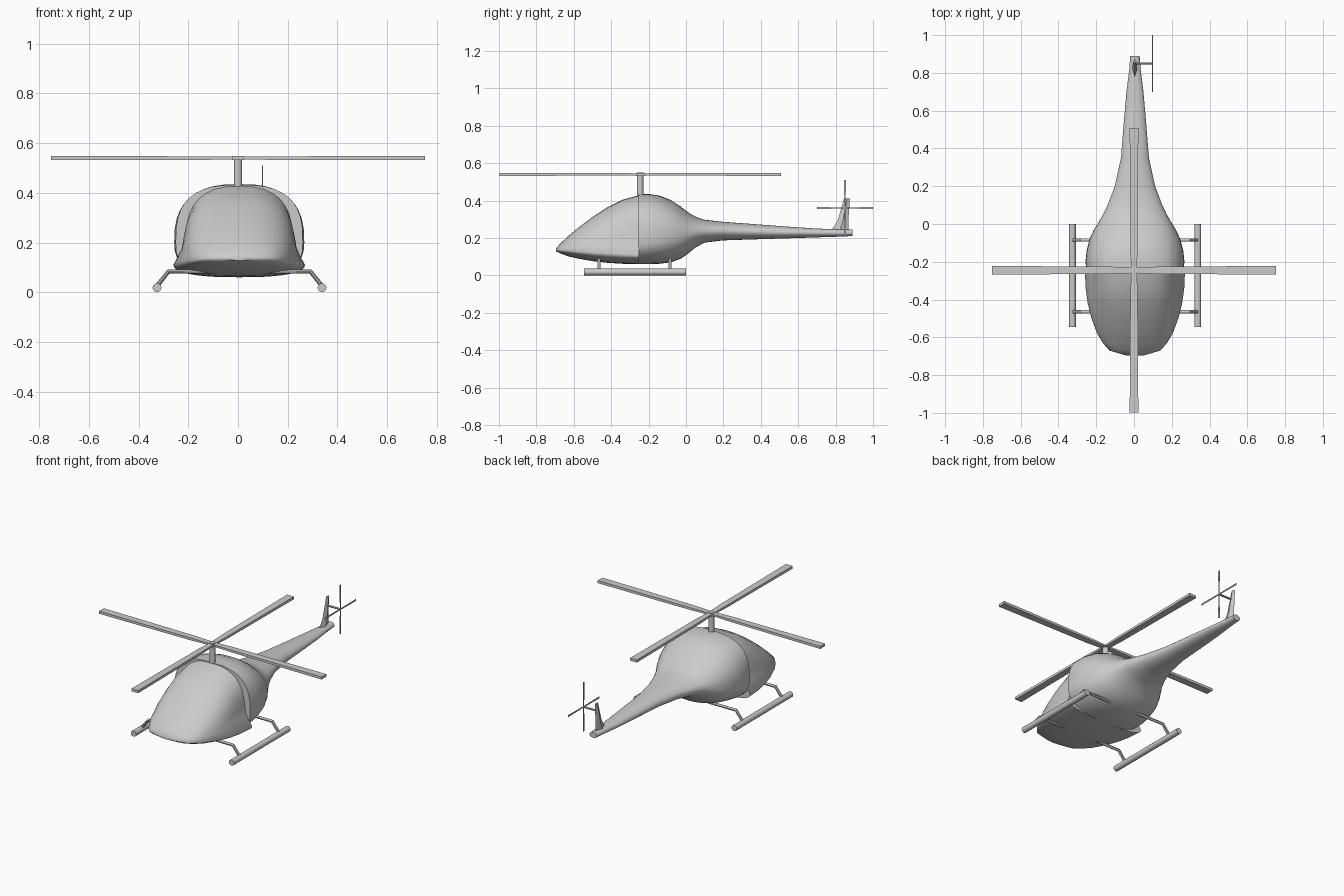
import bpy, bmesh, math
from mathutils import Vector, Matrix

cube = bpy.data.objects.get("Cube")
if cube:
    bpy.data.objects.remove(cube, do_unlink=True)

grey = bpy.data.materials.new("light grey")
grey.use_nodes = True
grey.diffuse_color = (0.6, 0.6, 0.6, 1)
grey.node_tree.nodes["Principled BSDF"].inputs["Base Color"].default_value = (0.6, 0.6, 0.6, 1)


def finish(name, bm, angle=35):
    bmesh.ops.recalc_face_normals(bm, faces=bm.faces)
    mesh = bpy.data.meshes.new(name)
    bm.to_mesh(mesh)
    bm.free()
    mesh.materials.append(grey)
    obj = bpy.data.objects.new(name, mesh)
    bpy.context.collection.objects.link(obj)
    bpy.ops.object.select_all(action="DESELECT")
    obj.select_set(True)
    bpy.context.view_layer.objects.active = obj
    bpy.ops.object.shade_smooth_by_angle(angle=math.radians(angle))
    return obj


def loft(bm, rings):
    rows = [[bm.verts.new(p) for p in ring] for ring in rings]
    n = len(rows[0])
    for a, b in zip(rows, rows[1:]):
        for i in range(n):
            j = (i + 1) % n
            bm.faces.new((a[i], a[j], b[j], b[i]))
    bm.faces.new(rows[0])
    bm.faces.new(rows[-1])


def tube(bm, points, radius, sides=10):
    # sweep a circle along a bent path
    points = [Vector(p) for p in points]
    rings = []
    for i, p in enumerate(points):
        before = (p - points[i - 1]).normalized() if i else None
        after = (points[i + 1] - p).normalized() if i + 1 < len(points) else None
        d = ((before or after) + (after or before)).normalized()
        side = d.cross(Vector((0, 1, 0)))
        if side.length < 0.1:
            side = d.cross(Vector((1, 0, 0)))
        side.normalize()
        up = d.cross(side)
        rings.append([p + radius * (side * math.cos(a) + up * math.sin(a))
                      for a in (2 * math.pi * k / sides for k in range(sides))])
    loft(bm, rings)


def section(y, w, top, bot, mid, n, pinch=0, count=40):
    # rounded cross-section, with optional hollows in its upper sides
    ring = []
    for k in range(count):
        a = 2 * math.pi * k / count
        c, s = math.cos(a), math.sin(a)
        x = math.copysign(abs(c) ** (2 / n), c)
        h = math.copysign(abs(s) ** (2 / n), s)
        if h > 0:
            x *= 1 - pinch * math.sin(math.pi * min(1, h) ** 0.6)
        ring.append((0.005 + w * x, y, mid + h * ((top - mid) if h > 0 else (mid - bot))))
    return ring


# Cabin: wide sharp lip low down, hollow sides towards the bulkhead
cabin = [
    (-0.695, 0.05, 0.145, 0.128, 0.136, 2.0, 0),
    (-0.67, 0.135, 0.172, 0.116, 0.133, 2.0, 0),
    (-0.63, 0.17, 0.21, 0.102, 0.13, 2.0, 0),
    (-0.58, 0.2, 0.252, 0.09, 0.127, 2.1, 0.01),
    (-0.5, 0.23, 0.312, 0.076, 0.122, 2.2, 0.03),
    (-0.42, 0.25, 0.364, 0.067, 0.118, 2.3, 0.07),
    (-0.34, 0.261, 0.404, 0.062, 0.114, 2.4, 0.11),
    (-0.25, 0.265, 0.429, 0.06, 0.11, 2.4, 0.14),
]
bm = bmesh.new()
loft(bm, [section(*row) for row in cabin])
finish("cabin", bm, 50)

# Rear body running into the tail boom
body = [
    (-0.256, 0.256, 0.432, 0.06, 0.2, 2.8),
    (-0.2, 0.262, 0.435, 0.06, 0.2, 2.6),
    (-0.14, 0.256, 0.426, 0.062, 0.205, 2.4),
    (-0.08, 0.24, 0.402, 0.07, 0.21, 2.3),
    (-0.03, 0.217, 0.369, 0.088, 0.215, 2.2),
    (0.01, 0.192, 0.338, 0.115, 0.22, 2.1),
    (0.05, 0.169, 0.314, 0.148, 0.23, 2.0),
    (0.1, 0.145, 0.297, 0.175, 0.234, 2.0),
    (0.2, 0.107, 0.286, 0.187, 0.236, 2.0),
    (0.35, 0.074, 0.275, 0.192, 0.233, 2.0),
    (0.55, 0.058, 0.26, 0.198, 0.229, 2.0),
    (0.7, 0.045, 0.25, 0.203, 0.227, 2.0),
    (0.82, 0.03, 0.246, 0.207, 0.226, 2.0),
    (0.89, 0.025, 0.245, 0.21, 0.227, 2.0),
]
bm = bmesh.new()
loft(bm, [section(*row) for row in body])
finish("rear_body_and_boom", bm, 50)

# Upright tail fin, thinning to its tip
bm = bmesh.new()
loft(bm, [[(0.004 - t, (a + b) / 2, z), (0.004, a, z), (0.004 + t, (a + b) / 2, z), (0.004, b, z)]
          for a, b, z, t in ((0.77, 0.868, 0.23, 0.014), (0.81, 0.868, 0.29, 0.012),
                             (0.845, 0.876, 0.41, 0.007))])
finish("tail_fin", bm)

# Tail rotor: shaft and four slender blades
hub = Vector((0.098, 0.85, 0.36))
bm = bmesh.new()
tube(bm, [(0, hub.y, hub.z), hub], 0.006, 8)
for k in range(4):
    spin = Matrix.Rotation(k * math.pi / 2, 4, "X")
    loft(bm, [[hub + spin @ Vector((x, y, r)) for x, y in
               ((-0.002, -w), (0.002, -w), (0.002, w), (-0.002, w))]
              for r, w in ((0, 0.003), (0.15, 0.005))])
finish("tail_rotor", bm)

# Main rotor: mast, and four flat blades widening outwards
centre = Vector((0, -0.245, 0.54))
bm = bmesh.new()
tube(bm, [(0, centre.y, 0.41), (0, centre.y, 0.549)], 0.017, 16)
finish("rotor_mast", bm)
for k, name in enumerate(("left", "rear", "right", "front")):
    turn = Matrix.Rotation(k * math.pi / 2, 4, "Z")
    bm = bmesh.new()
    loft(bm, [[centre + turn @ Vector((r, y, z)) for y, z in
               ((-w, -t), (w, -t), (w, t), (-w, t))]
              for r, w, t in ((0, 0.015, 0.005), (0.12, 0.019, 0.007), (0.753, 0.023, 0.008))])
    finish(name + "_rotor_blade", bm)

# Landing gear: two skids and two bent cross tubes
for name, x in (("left_skid", 0.338), ("right_skid", -0.326)):
    bm = bmesh.new()
    tube(bm, [(x, -0.545, 0.018), (x, 0, 0.018)], 0.018, 12)
    finish(name, bm)
for name, y in (("front_cross_tube", -0.465), ("rear_cross_tube", -0.085)):
    bm = bmesh.new()
    tube(bm, [(-0.326, y, 0.025), (-0.28, y, 0.083), (0.292, y, 0.083), (0.338, y, 0.025)], 0.009)
    finish(name, bm)
